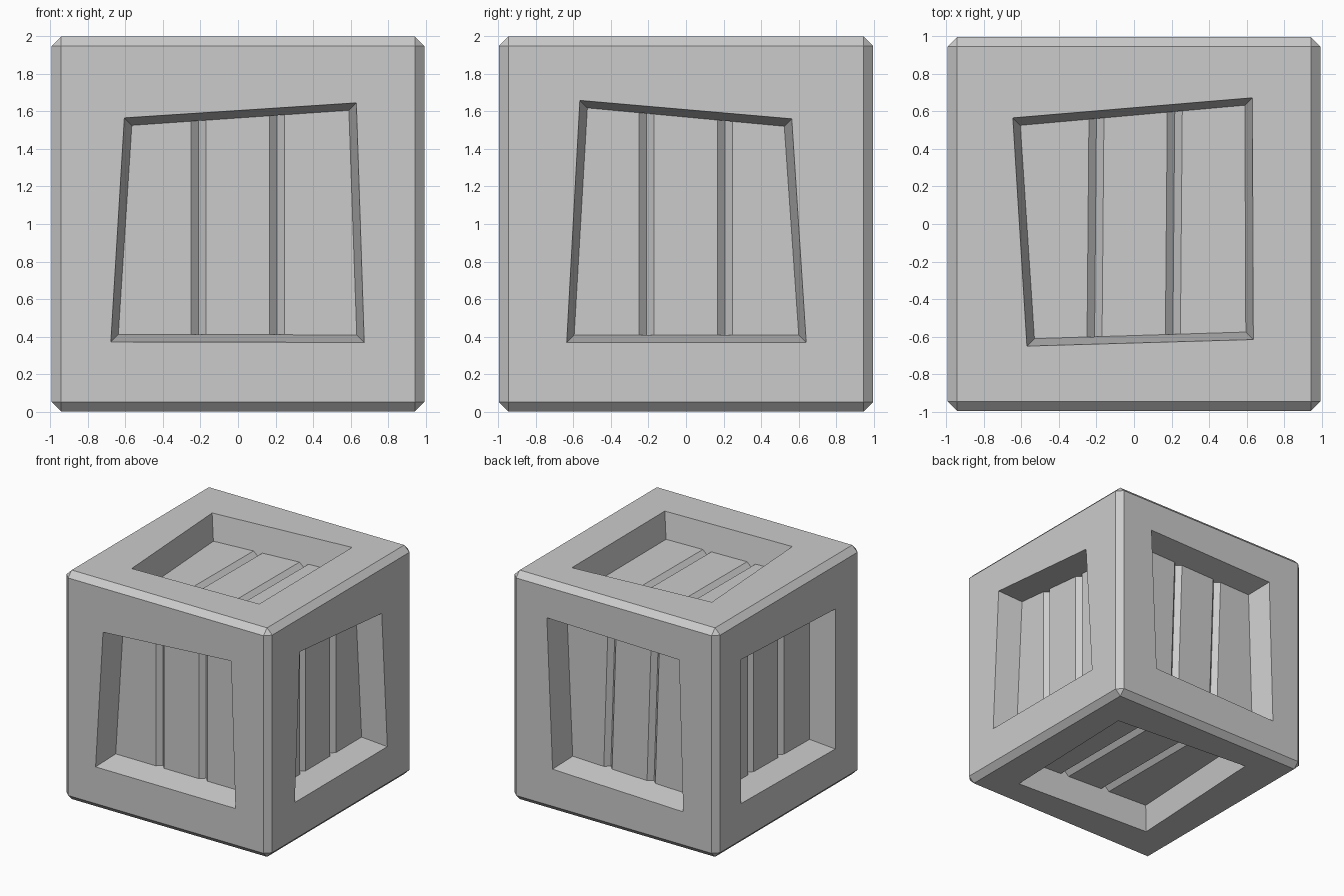
import bpy, bmesh
from mathutils import Vector

if "Cube" in bpy.data.objects:
    bpy.data.objects.remove(bpy.data.objects["Cube"])

DEPTH, INSET, GROOVE = 0.22, 0.04, 0.04
HALF = Vector((0.992, 0.995, 0.998))

# per side: right axis, up axis, opening corners (TL, TR, BR, BL), lean of the grooves
X, Y, Z = Vector((1, 0, 0)), Vector((0, 1, 0)), Vector((0, 0, 1))
SIDES = [
    (X, Z, [(-.605, .565), (.63, .645), (.672, -.63), (-.677, -.628)], 0.0),   # front
    (Y, Z, [(-.565, .658), (.563, .56), (.64, -.63), (-.635, -.63)], 0.0),     # right
    (-X, Z, [(-.645, .68), (.63, .655), (.67, -.66), (-.59, -.625)], 0.04),    # back
    (-Y, Z, [(-.66, .625), (.64, .57), (.64, -.65), (-.66, -.63)], 0.0),       # left
    (X, Y, [(-.645, .565), (.63, .672), (.635, -.615), (-.57, -.65)], 0.01),   # top
    (X, -Y, [(-.67, .64), (.65, .71), (.69, -.62), (-.60, -.72)], 0.0),        # bottom
]
SIGNS = [(-1, 1), (1, 1), (1, -1), (-1, -1)]


def floor_row(a, b, lean):
    """Points from a to b across the planks, dipping at each V groove."""
    row = [(a[0], a[1], DEPTH)]
    for c in (-0.21, 0.207):
        for off, dip in ((-0.04, 0), (0, GROOVE), (0.04, 0)):
            u = c + off + lean
            t = (u - a[0]) / (b[0] - a[0])
            row.append((u, a[1] + t * (b[1] - a[1]), DEPTH + dip))
    return row + [(b[0], b[1], DEPTH)]


def panel(bm, u, v, opening, lean):
    """Replace one flat side by a frame with a recessed planked panel."""
    n = u.cross(v)
    big = max(bm.faces, key=lambda f: f.normal.dot(n) * f.calc_area())
    outer = [max(big.verts, key=lambda p: p.co.dot(u * s + v * t)) for s, t in SIGNS]
    level = big.calc_center_median().dot(n)
    bm.faces.remove(big)

    def vert(p):
        d = p[2] if len(p) > 2 else 0
        return bm.verts.new(u * p[0] + v * p[1] + n * (level - d))

    rim = [vert(p) for p in opening]
    inner = [(p[0] - s * INSET, p[1] - t * INSET) for p, (s, t) in zip(opening, SIGNS)]
    top = [vert(p) for p in floor_row(inner[0], inner[1], lean)]
    low = [vert(p) for p in floor_row(inner[3], inner[2], 0)]
    new = []
    # frame
    for i in range(4):
        j = (i + 1) % 4
        new.append([outer[j], outer[i], rim[i], rim[j]])
    # recess walls
    new.append([rim[1], rim[0]] + top)
    new.append([rim[3], rim[2]] + low[::-1])
    new.append([rim[2], rim[1], top[-1], low[-1]])
    new.append([rim[0], rim[3], low[0], top[0]])
    # planks and grooves
    for i in range(len(top) - 1):
        new.append([top[i], low[i], low[i + 1], top[i + 1]])
    for f in new:
        bm.faces.new(f)


# chamfered block
bm = bmesh.new()
bmesh.ops.create_cube(bm, size=2)
bmesh.ops.scale(bm, vec=HALF, verts=bm.verts)
bmesh.ops.bevel(bm, geom=bm.edges[:], offset=0.05, segments=1, affect='EDGES')
bm.normal_update()
for side in SIDES:
    panel(bm, *side)
    bm.normal_update()
bmesh.ops.recalc_face_normals(bm, faces=bm.faces[:])
bmesh.ops.translate(bm, vec=(0, 0, 1), verts=bm.verts)

mesh = bpy.data.meshes.new("crate")
bm.to_mesh(mesh)
bm.free()
bpy.context.collection.objects.link(bpy.data.objects.new("crate", mesh))
